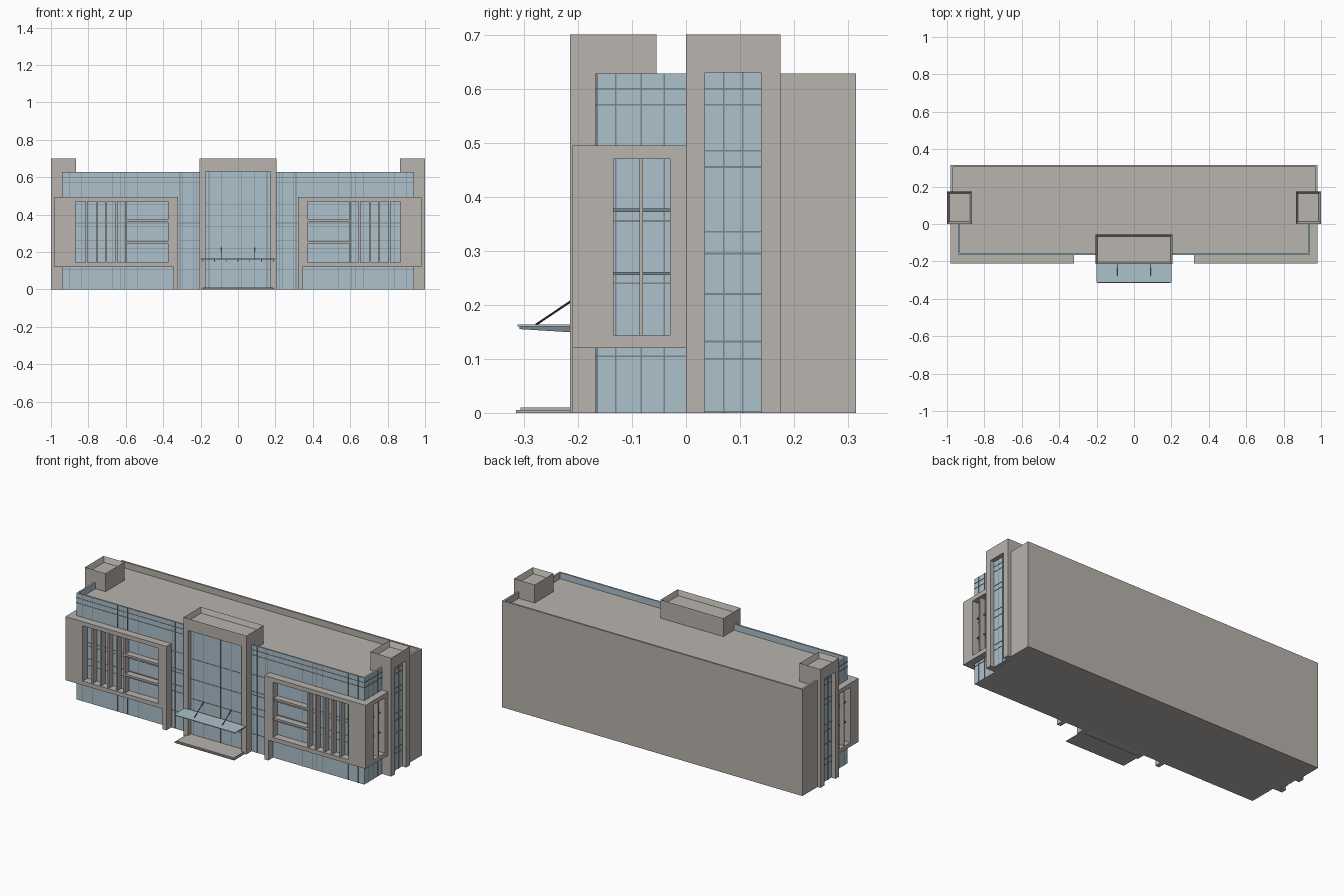
import bpy, bmesh
from mathutils import Vector

if "Cube" in bpy.data.objects:
    bpy.data.objects.remove(bpy.data.objects["Cube"])


def material(name, rgb):
    m = bpy.data.materials.new(name)
    m.diffuse_color = (*rgb, 1)
    m.use_nodes = True
    m.node_tree.nodes["Principled BSDF"].inputs["Base Color"].default_value = m.diffuse_color
    return m


STONE = material("warm grey stone", (0.479, 0.451, 0.418))
GLASS = material("pale blue glass", (0.418, 0.533, 0.597))
METAL = material("grey metal", (0.20, 0.24, 0.27))
DARK = material("dark steel", (0.05, 0.06, 0.075))


def finish(name, bm, mat):
    bmesh.ops.recalc_face_normals(bm, faces=bm.faces)
    me = bpy.data.meshes.new(name)
    bm.to_mesh(me)
    bm.free()
    me.materials.append(mat)
    ob = bpy.data.objects.new(name, me)
    bpy.context.collection.objects.link(ob)
    return ob


def add_box(bm, x0, x1, y0, y1, z0, z1):
    v = [bm.verts.new((x, y, z)) for x in (x0, x1) for y in (y0, y1) for z in (z0, z1)]
    for f in ((0, 1, 3, 2), (4, 6, 7, 5), (0, 4, 5, 1), (2, 3, 7, 6), (0, 2, 6, 4), (1, 5, 7, 3)):
        bm.faces.new([v[i] for i in f])


def boxes(name, mat, parts, mirror=False):
    """Boxes given as x0, x1, y0, y1, z0, z1; optionally repeated on the -x side."""
    bm = bmesh.new()
    for x0, x1, *rest in parts:
        add_box(bm, x0, x1, *rest)
        if mirror:
            add_box(bm, -x1, -x0, *rest)
    return finish(name, bm, mat)


def tray(name, x0, x1, y0, y1, z0, z1, rim, depth):
    """Stone box with a sunken top inside a parapet rim."""
    bm = bmesh.new()
    add_box(bm, x0, x1, y0, y1, z0, z1)
    bmesh.ops.recalc_face_normals(bm, faces=bm.faces)
    top = [f for f in bm.faces if f.normal.z > 0.9]
    bmesh.ops.inset_region(bm, faces=top, thickness=rim)
    top = max((f for f in bm.faces if f.normal.z > 0.9 and f in top), key=lambda f: f.calc_area())
    bmesh.ops.translate(bm, verts=top.verts, vec=(0, 0, -depth))
    return finish(name, bm, STONE)


def wall_frame(u, v, t):
    """Four bars round an opening: u, v = (outer0, inner0, inner1, outer1); t = depth range."""
    return [(u[0], u[1], *t, v[0], v[3]), (u[2], u[3], *t, v[0], v[3]),
            (u[1], u[2], *t, v[0], v[1]), (u[1], u[2], *t, v[2], v[3])]


def turn(parts):
    """Swap the x and y ranges so a front frame becomes a side frame."""
    return [(p[2], p[3], p[0], p[1], p[4], p[5]) for p in parts]


ROOF, TOP = 0.592, 0.628

# Main body: flat roof core, rear stone block and parapets
boxes("roof_core", STONE, [(-0.93, 0.93, -0.155, 0.20, 0, ROOF)])
boxes("rear_block", STONE, [(-0.98, 0.98, 0.17, 0.304, 0, ROOF),
                            (-0.98, 0.98, 0.304, 0.315, 0, TOP)])
boxes("end_parapet", STONE, [(0.969, 0.98, 0.17, 0.304, ROOF, TOP)], True)

# Glass curtain walls
boxes("front_curtain_wall", GLASS, [(-0.94, 0.94, -0.165, -0.155, 0, TOP)])
boxes("side_curtain_wall", GLASS, [(0.93, 0.94, -0.155, 0.01, 0, TOP)], True)

w, d = 0.0015, 0.002
bars = [(x - w, x + w, -0.165 - d, -0.165, 0, TOP)
        for x in (0.22, 0.24, 0.295, 0.31, 0.535, 0.605, 0.63, 0.67, 0.835, 0.9)]
bars += [(0.2, 0.94, -0.165 - d, -0.165, z - w, z + w)
         for z in (0.105, 0.22, 0.26, 0.335, 0.355, 0.455, 0.57, 0.60)]
bars += [(0.94, 0.94 + d, y - w, y + w, 0, TOP) for y in (-0.13, -0.083, -0.04)]
bars += [(0.94, 0.94 + d, -0.165, 0, z - w, z + w)
         for z in (0.105, 0.24, 0.355, 0.57, 0.60)]
boxes("curtain_wall_mullions", METAL, bars, True)

# Projecting corner bays with a front and a side opening, and a leg to the ground
zs = (0.12, 0.144, 0.47, 0.495)
front = wall_frame((0.32, 0.375, 0.867, 0.98), zs, (-0.21, -0.165))
side = turn(wall_frame((-0.165, -0.134, -0.03, 0.0), zs, (0.94, 0.98)))
boxes("corner_bay", STONE, front + side + [(0.32, 0.345, -0.21, -0.165, 0, 0.12)], True)

# Sun fins inside the bay openings
fins = [(x - 0.005, x + 0.005, -0.202, -0.165, 0.144, 0.47)
        for x in (0.60, 0.65, 0.705, 0.755, 0.81)]
fins += [(0.375, 0.60, -0.202, -0.165, z - 0.006, z + 0.006) for z in (0.25, 0.367)]
fins += [(0.94, 0.975, -0.086, -0.08, 0.144, 0.47)]
boxes("bay_sun_fins", STONE, fins, True)
boxes("bay_side_rails", METAL, [(0.94, 0.95, -0.134, -0.03, z - 0.003, z + 0.003)
                                for z in (0.258, 0.375)], True)

# End stair towers: posts, cap and recessed glass strip
boxes("end_tower_posts", STONE, [(0.865, 1.0, 0.0, 0.035, 0, 0.63),
                                 (0.865, 1.0, 0.139, 0.175, 0, 0.63)], True)
tray("right_tower_cap", 0.865, 1.0, 0.0, 0.175, 0.63, 0.70, 0.018, 0.03)
tray("left_tower_cap", -1.0, -0.865, 0.0, 0.175, 0.63, 0.70, 0.018, 0.03)
boxes("end_tower_core", STONE, [(0.865, 0.96, 0.03, 0.145, 0, 0.63)], True)
boxes("end_tower_glass", GLASS, [(0.96, 0.975, 0.035, 0.139, 0.002, 0.63)], True)
bars = [(0.975, 0.975 + d, y - w, y + w, 0, 0.63) for y in (0.07, 0.105)]
bars += [(0.975, 0.975 + d, 0.035, 0.139, z - w, z + w)
         for z in (0.10, 0.132, 0.22, 0.295, 0.335, 0.455, 0.485, 0.57, 0.60)]
boxes("end_tower_mullions", METAL, bars, True)

# Central entrance tower
boxes("entrance_posts", STONE, [(0.175, 0.205, -0.215, -0.16, 0, 0.63)], True)
boxes("entrance_core", STONE, [(-0.205, 0.205, -0.16, -0.055, 0.5, 0.63)])
tray("entrance_cap", -0.205, 0.205, -0.215, -0.055, 0.63, 0.70, 0.015, 0.03)
boxes("entrance_glass", GLASS, [(-0.175, 0.175, -0.19, -0.16, 0.002, 0.63)])
bars = [(x - w, x + w, -0.19 - d, -0.19, 0, 0.63) for x in (-0.155, -0.09, 0.02, 0.09, 0.155)]
bars += [(-0.175, 0.175, -0.19 - d, -0.19, z - w, z + w) for z in (0.105, 0.22, 0.335, 0.455)]
boxes("entrance_mullions", METAL, bars)

# Entrance steps
boxes("entrance_steps", STONE, [(-0.195, 0.195, -0.315, -0.19, 0, 0.005),
                                (-0.187, 0.187, -0.306, -0.19, 0.005, 0.01)])

# Glass canopy on tapered ribs
boxes("canopy_glass", GLASS, [(-0.2, 0.2, -0.312, -0.21, 0.160, 0.164)])
bm = bmesh.new()
for i in range(7):
    x = -0.189 + i * 0.063
    face = bm.faces.new([bm.verts.new((x - 0.002, y, z)) for y, z in
                         ((-0.308, 0.160), (-0.21, 0.160), (-0.21, 0.149), (-0.308, 0.155))])
    ext = bmesh.ops.extrude_face_region(bm, geom=[face])
    bmesh.ops.translate(bm, vec=(0.004, 0, 0),
                        verts=[g for g in ext["geom"] if isinstance(g, bmesh.types.BMVert)])
    bm.faces.ensure_lookup_table()
finish("canopy_ribs", bm, METAL)

# Canopy tie rods
a, b = Vector((0, -0.278, 0.163)), Vector((0, -0.19, 0.222))
bm = bmesh.new()
for x in (-0.09, 0.09):
    r = bmesh.ops.create_cone(bm, cap_ends=True, segments=8, radius1=0.002,
                              radius2=0.002, depth=(b - a).length)
    rot = (b - a).to_track_quat('Z', 'Y').to_matrix()
    bmesh.ops.rotate(bm, verts=r["verts"], cent=(0, 0, 0), matrix=rot)
    bmesh.ops.translate(bm, verts=r["verts"], vec=(a + b) / 2 + Vector((x, 0, 0)))
finish("canopy_tie_rods", bm, DARK)
